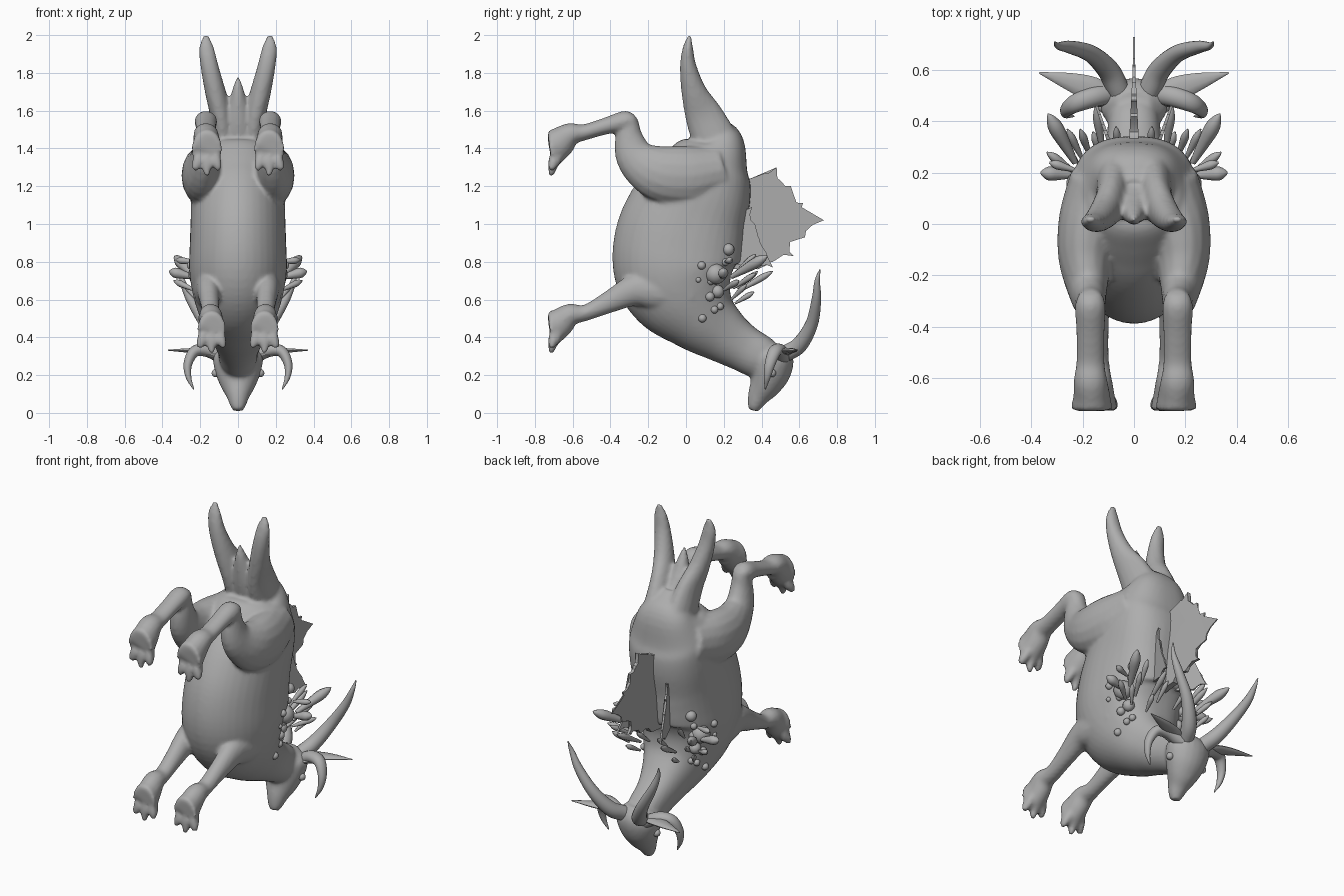
import bpy, bmesh, math
from mathutils import Vector

if "Cube" in bpy.data.objects:
    bpy.data.objects.remove(bpy.data.objects["Cube"])

grey = bpy.data.materials.new("stone_grey")
grey.use_nodes = True
COLOR = (0.42, 0.42, 0.42, 1)
grey.diffuse_color = COLOR
grey.node_tree.nodes["Principled BSDF"].inputs["Base Color"].default_value = COLOR
SOLE = -.73  # plane of the foot soles


def spline(pts, steps):
    """Catmull-Rom through stations of any dimension."""
    pts = [Vector(p) for p in pts]
    ext = [2 * pts[0] - pts[1]] + pts + [2 * pts[-1] - pts[-2]]
    out = []
    for a, b, c, d in zip(ext, ext[1:], ext[2:], ext[3:]):
        for i in range(steps):
            t = i / steps
            out.append(0.5 * (2 * b + (c - a) * t + (2 * a - 5 * b + 4 * c - d) * t * t
                              + (3 * b - a - 3 * c + d) * t ** 3))
    return out + [pts[-1]]


def loft(bm, stations, ref=(1, 0, 0), sides=16, steps=4, side=1, square=1.0):
    """Closed tube; each station is x, y, z, radius along ref, other radius."""
    st = spline(stations, steps)
    pos = [Vector(s[:3]) for s in st]
    rings = []
    for i, s in enumerate(st):
        t = (pos[min(i + 1, len(st) - 1)] - pos[max(i - 1, 0)]).normalized()
        u = Vector(ref)
        u = (u - t * u.dot(t)).normalized()
        v = t.cross(u)
        ring = []
        for k in range(sides):
            a = 2 * math.pi * k / sides
            c, n = math.cos(a), math.sin(a)
            # Only the back half is squared off, the belly stays round
            e = square if n < 0 else 1
            c = math.copysign(abs(c) ** e, c)
            n = math.copysign(abs(n) ** e, n)
            p = pos[i] + u * c * max(s[3], .003) + v * n * max(s[4], .003)
            ring.append(bm.verts.new((p.x * side, max(p.y, SOLE), p.z)))
        rings.append(ring)
    faces = [bm.faces.new((r[k], r[(k + 1) % sides], q[(k + 1) % sides], q[k]))
             for r, q in zip(rings, rings[1:]) for k in range(sides)]
    faces += [bm.faces.new(rings[0]), bm.faces.new(rings[-1])]
    bmesh.ops.recalc_face_normals(bm, faces=faces)


def finish(bm, name, angle=50):
    mesh = bpy.data.meshes.new(name)
    bm.to_mesh(mesh)
    bm.free()
    mesh.materials.append(grey)
    ob = bpy.data.objects.new(name, mesh)
    bpy.context.collection.objects.link(ob)
    for o in bpy.context.selected_objects:
        o.select_set(False)
    ob.select_set(True)
    bpy.context.view_layer.objects.active = ob
    bpy.ops.object.shade_smooth_by_angle(angle=math.radians(angle))
    return ob


def pair(name, *args, **kw):
    """Left and right copies of a loft."""
    for side, label in ((1, "left"), (-1, "right")):
        bm = bmesh.new()
        loft(bm, *args, side=side, **kw)
        finish(bm, label + "_" + name)


# Torso, neck and head
bm = bmesh.new()
torso = [(.13, 1.56, .05, .05), (.15, 1.5, .11, .095), (.17, 1.42, .18, .145), (.13, 1.32, .235, .225),
         (.08, 1.2, .25, .28), (.01, 1.05, .25, .325), (-.035, .9, .255, .345),
         (-.045, .75, .258, .335), (0, .62, .235, .285), (.09, .5, .19, .2),
         (.2, .41, .14, .15), (.3, .345, .11, .125), (.4, .29, .1, .115), (.46, .26, .08, .09)]
loft(bm, [(0, *s) for s in torso], sides=40, steps=6, square=.8)
head = [(.47, .36, .07, .05), (.47, .3, .13, .1), (.45, .22, .122, .105), (.42, .15, .095, .085),
        (.385, .09, .062, .06), (.365, .04, .042, .04), (.36, .012, .026, .028)]
loft(bm, [(0, *s) for s in head], sides=20)

# Legs and tails, merged into the body skin
thigh = [(.12, .16, 1.28, .135, .14), (.175, .01, 1.255, .12, .16), (.19, -.14, 1.27, .105, .15),
         (.18, -.26, 1.345, .075, .11), (.17, -.3, 1.45, .06, .078), (.17, -.3, 1.56, .05, .045)]
shank = [(.17, -.27, 1.55, .045, .03), (.17, -.32, 1.545, .06, .055), (.17, -.42, 1.52, .056, .045),
         (.17, -.54, 1.485, .056, .043), (.17, -.61, 1.475, .066, .062), (.165, -.67, 1.43, .072, .085),
         (.165, -.735, 1.39, .085, .1)]
foreleg = [(.13, .02, .66, .11, .14), (.15, -.15, .65, .085, .11), (.155, -.27, .65, .065, .085),
           (.15, -.4, .59, .052, .06), (.145, -.53, .53, .048, .043), (.145, -.61, .52, .06, .06),
           (.14, -.67, .475, .065, .08), (.14, -.735, .44, .08, .1)]
tail = [(.075, .15, 1.45, .075, .12), (.09, .092, 1.58, .06, .1), (.12, .042, 1.7, .055, .068),
        (.15, .012, 1.83, .048, .045), (.167, .01, 1.93, .04, .028), (.17, .02, 2.0, .016, .008)]
for s in (1, -1):
    for part in (thigh, shank, foreleg, tail):
        loft(bm, part, side=s)
    # Three toes on each foot
    for x, z in ((.165, 1.37), (.14, .43)):
        for d in (-1, 0, 1):
            loft(bm, [(x + d * .03, -.66, z + .03, .02, .03), (x + d * .05, -.7, z - .04, .028, .035),
                      (x + d * .065, -.715, z - .115 + .03 * abs(d), .015, .015)], side=s, sides=8)
loft(bm, [(0, .15, 1.4, .13, .1), (0, .1, 1.5, .1, .085), (0, .06, 1.6, .062, .06),
          (0, .03, 1.7, .034, .034), (0, .015, 1.78, .008, .008)])
body = finish(bm, "body")
remesh = body.modifiers.new("blend", 'REMESH')
remesh.mode = 'VOXEL'
remesh.voxel_size = .012
remesh.use_smooth_shade = True
smooth = body.modifiers.new("soften", 'SMOOTH')
smooth.iterations = 4

# Horns, curled horns and ears
pair("horn", [(.06, .52, .31, .045, .045), (.1, .6, .36, .043, .043), (.17, .665, .47, .034, .034),
              (.25, .69, .6, .025, .025), (.295, .695, .7, .014, .014), (.31, .71, .76, .003, .003)],
     ref=(0, 1, 0), steps=6)
pair("curled_horn", [(.08, .51, .29, .04, .035), (.16, .495, .33, .04, .035), (.23, .47, .325, .036, .03),
                     (.265, .445, .26, .028, .023), (.262, .43, .19, .018, .015),
                     (.235, .42, .125, .003, .003)], ref=(0, 1, 0), steps=6)
pair("ear", [(.08, .5, .31, .03, .02), (.16, .525, .325, .048, .016), (.25, .555, .33, .035, .013),
             (.37, .59, .332, .003, .003)], ref=(0, 1, 0), sides=10)
pair("lower_ear", [(.07, .49, .27, .02, .015), (.12, .48, .3, .025, .015), (.19, .47, .31, .003, .003)],
     ref=(0, 1, 0), sides=8)


# Jagged fins along the back
def fin(name, base, tips, thick, lean=(0, 0)):
    rim = []
    for a, b in zip(tips, tips[1:]):
        a, b = Vector(a), Vector(b)
        inward = (Vector((.3, 1)) - (a + b) / 2).normalized() * .22 * (b - a).length
        rim += [a, a.lerp(b, .3) + inward, a.lerp(b, .65) + inward]
    outline = [Vector(p) for p in base] + rim + [Vector(tips[-1])]
    bm = bmesh.new()

    def where(p, off):
        x = lean[0] + (p.x - .3) * lean[1]
        return (x + off * (1 - .85 * min(1, max(0, (p.x - .3) / .35))), p.x, p.y)
    front = [bm.verts.new(where(p, thick)) for p in outline]
    back = [bm.verts.new(where(p, -thick)) for p in outline]
    bm.faces.new(front)
    bm.faces.new(back[::-1])
    for i in range(len(outline)):
        j = (i + 1) % len(outline)
        bm.faces.new((front[i], back[i], back[j], front[j]))
    bmesh.ops.triangulate(bm, faces=[f for f in bm.faces if len(f.verts) > 4])
    bmesh.ops.recalc_face_normals(bm, faces=bm.faces)
    finish(bm, name, 30)


fin("back_fin", [(.24, .76), (.24, 1.24)],
    [(.34, 1.24), (.42, 1.27), (.48, 1.3), (.5, 1.23), (.555, 1.2), (.57, 1.13), (.62, 1.11),
     (.64, 1.05), (.73, 1.02), (.63, .93), (.54, .88), (.57, .83), (.46, .8), (.36, .77)], .02)
for s, label in ((1, "left"), (-1, "right")):
    fin(label + "_side_fin", [(.22, .8), (.22, 1.05)],
        [(.3, 1.09), (.35, 1.09), (.365, 1.0), (.39, .92), (.43, .84), (.46, .77), (.38, .76)],
        .008, (s * .09, s * .35))

# Leaf-shaped spines around the shoulders
leaves = [((.23, .24, .72), (.335, .43, .83), .03), ((.2, .25, .66), (.26, .37, .74), .016),
          ((.24, .19, .72), (.365, .2, .75), .028), ((.22, .24, .6), (.28, .32, .68), .015),
          ((.12, .27, .64), (.15, .46, .75), .018), ((.13, .26, .58), (.16, .36, .64), .015),
          ((.06, .27, .66), (.07, .38, .75), .015), ((.23, .21, .8), (.33, .24, .81), .018),
          ((.23, .2, .65), (.34, .28, .7), .018), ((.17, .26, .74), (.21, .37, .84), .016)]
for i, (a, b, r) in enumerate(leaves):
    a, b = Vector(a), Vector(b)
    pair("spine_%d" % i, [(*a.lerp(b, t), r * k, r * k) for t, k in
                          ((0, .4), (.35, .75), (.7, 1), (.9, .6), (1, .1))],
         ref=(0, 0, 1), sides=8, steps=3)

# Warts and eyes sit on the nearest point of the skin
bpy.context.view_layer.update()
skin = body.evaluated_get(bpy.context.evaluated_depsgraph_get())
warts = [(.19, .72, .055), (.085, .78, .022), (.275, .86, .032), (.25, .785, .02), (.155, .69, .02),
         (.155, .605, .025), (.19, .535, .02), (.1, .48, .022), (.235, .63, .035), (.25, .56, .02),
         (.26, .7, .03), (.07, .7, .014)]
spots = [("wart", .26, w) for w in warts] + [("eye", .12, (.455, .21, .022))]
for n, (kind, x, (y, z, r)) in enumerate(spots):
    loc = skin.closest_point_on_mesh(Vector((x, y, z)))[1]
    for side, label in ((1, "left"), (-1, "right")):
        bm = bmesh.new()
        bmesh.ops.create_uvsphere(bm, u_segments=14, v_segments=9, radius=r)
        bmesh.ops.translate(bm, verts=bm.verts, vec=(loc.x * side, loc.y, loc.z))
        finish(bm, "%s_%s_%d" % (label, kind, n))
